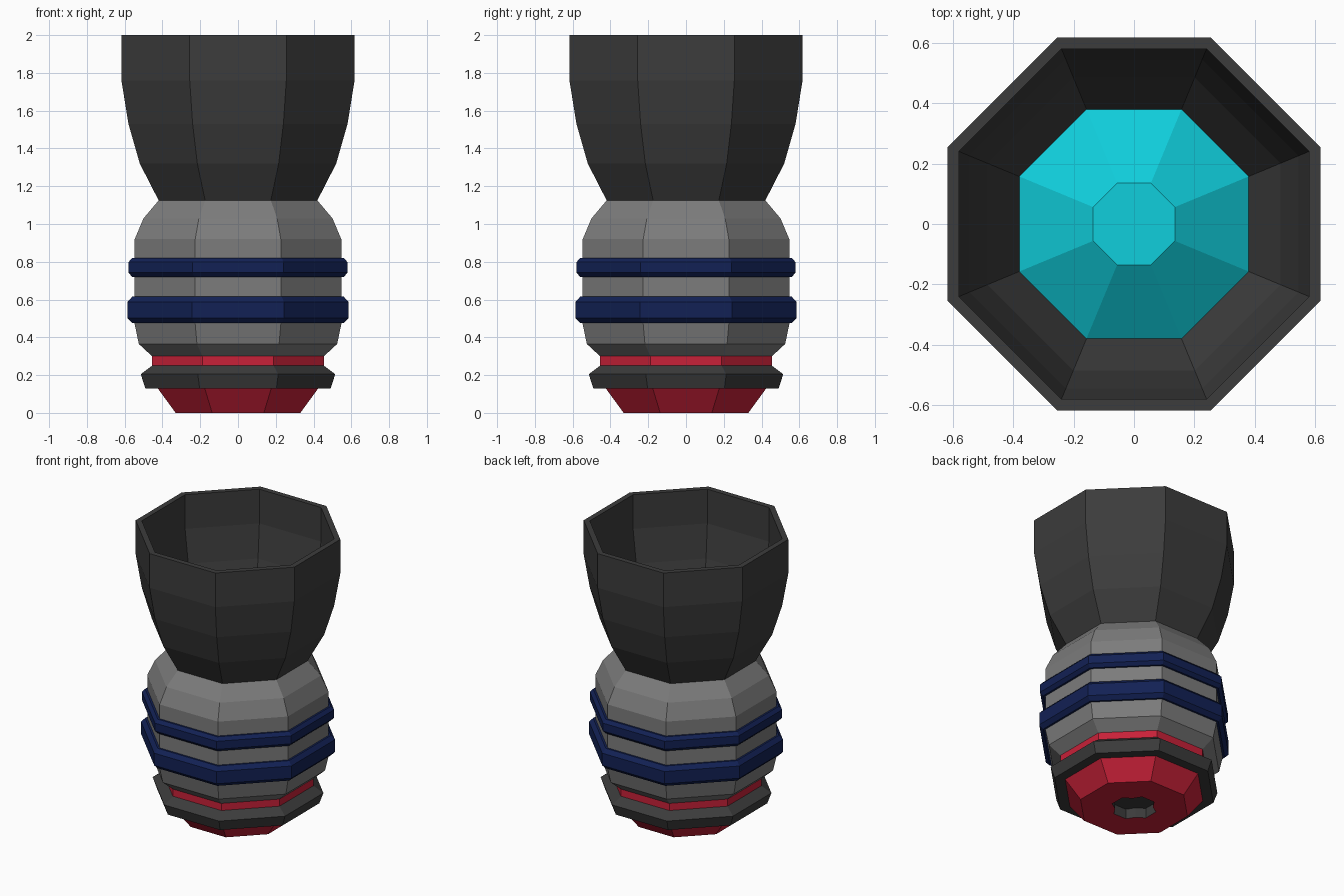
import bpy, bmesh
from math import pi, cos, sin

if "Cube" in bpy.data.objects:
    bpy.data.objects.remove(bpy.data.objects["Cube"])

SIDES = 8


def material(name, rgb):
    m = bpy.data.materials.new(name)
    m.diffuse_color = (*rgb, 1)
    m.use_nodes = True
    m.node_tree.nodes["Principled BSDF"].inputs["Base Color"].default_value = m.diffuse_color
    return m


GREY = material("mid_grey", (0.2, 0.2, 0.2))
DARK = material("dark_grey", (0.045, 0.045, 0.045))
BLUE = material("navy", (0.006, 0.015, 0.09))
RED = material("red", (0.58, 0.015, 0.04))
CYAN = material("cyan", (0.005, 0.62, 0.72))


def finish(name, bm, mat):
    me = bpy.data.meshes.new(name)
    bm.to_mesh(me)
    bm.free()
    ob = bpy.data.objects.new(name, me)
    bpy.context.collection.objects.link(ob)
    me.materials.append(mat)
    return ob


def ring(bm, apothem, z):
    r = apothem / cos(pi / SIDES)
    return [bm.verts.new((r * cos((k + .5) * 2 * pi / SIDES),
                          r * sin((k + .5) * 2 * pi / SIDES), z)) for k in range(SIDES)]


def bridge(bm, a, b):
    n = len(a)
    for i in range(n):
        j = (i + 1) % n
        bm.faces.new((a[i], a[j], b[j], b[i]))


def lathe(name, profile, mat, cap_top=False):
    """Octagonal revolve; the profile runs upward along the outer surface."""
    bm = bmesh.new()
    rings = [ring(bm, a, z) for a, z in profile]
    for a, b in zip(rings, rings[1:]):
        bridge(bm, a, b)
    if cap_top:
        bm.faces.new(rings[-1])
    return finish(name, bm, mat)


# Flared hollow nozzle: outside, rim, inside
lathe("nozzle", [(.42, 1.125), (.52, 1.32), (.58, 1.53), (.617, 1.76), (.617, 2),
                 (.58, 2), (.58, 1.76), (.545, 1.53), (.485, 1.32), (.38, 1.13)], DARK)

# Glowing core at the bottom of the nozzle
lathe("core", [(.38, 1.13), (.135, 1.31)], CYAN, cap_top=True)

# Main body
lathe("body", [(.455, .30), (.525, .365), (.547, .47), (.547, .92),
               (.50, 1.03), (.42, 1.125)], GREY)

# Bands around the body
for name, r, z0, z1, bevel in (("lower_band", .585, .475, .615, .027),
                               ("upper_band", .58, .72, .82, .022)):
    lathe(name, [(.547, z0), (.56, z0), (r, z0 + bevel),
                 (r, z1 - bevel), (.56, z1), (.547, z1)], BLUE)

# Red neck and dark collar
lathe("neck", [(.455, .25), (.455, .30)], RED)
lathe("collar", [(.42, .13), (.49, .13), (.515, .205), (.455, .25)], DARK)

# Cross shaped outline of the socket in the base
quarter = [(.14, -.05), (.14, .05), (.085, .085)]
cross = []
for k in range(4):
    c, s = round(cos(k * pi / 2)), round(sin(k * pi / 2))
    cross += [(x * c - y * s, x * s + y * c) for x, y in quarter]

# Tapered base with its underside pierced by the socket
bm = bmesh.new()
low, high = ring(bm, .33, 0), ring(bm, .425, .13)
bridge(bm, low, high)
hole = [bm.verts.new((x, y, 0)) for x, y in cross]
edges = [bm.edges.get((low[i], low[i - 1])) for i in range(SIDES)]
edges += [bm.edges.new((hole[i], hole[i - 1])) for i in range(len(hole))]
bmesh.ops.triangle_fill(bm, edges=edges, use_beauty=True, normal=(0, 0, -1))
bmesh.ops.recalc_face_normals(bm, faces=bm.faces)
if sum(f.normal.z * f.calc_area() for f in bm.faces) > 0:
    bmesh.ops.reverse_faces(bm, faces=bm.faces)
finish("base", bm, RED)

# Socket walls and floor, open downward
bm = bmesh.new()
mouth = [bm.verts.new((x, y, 0)) for x, y in cross]
floor = [bm.verts.new((x, y, .07)) for x, y in cross]
bridge(bm, floor, mouth)
bm.faces.new(floor[::-1])
finish("socket", bm, DARK)
